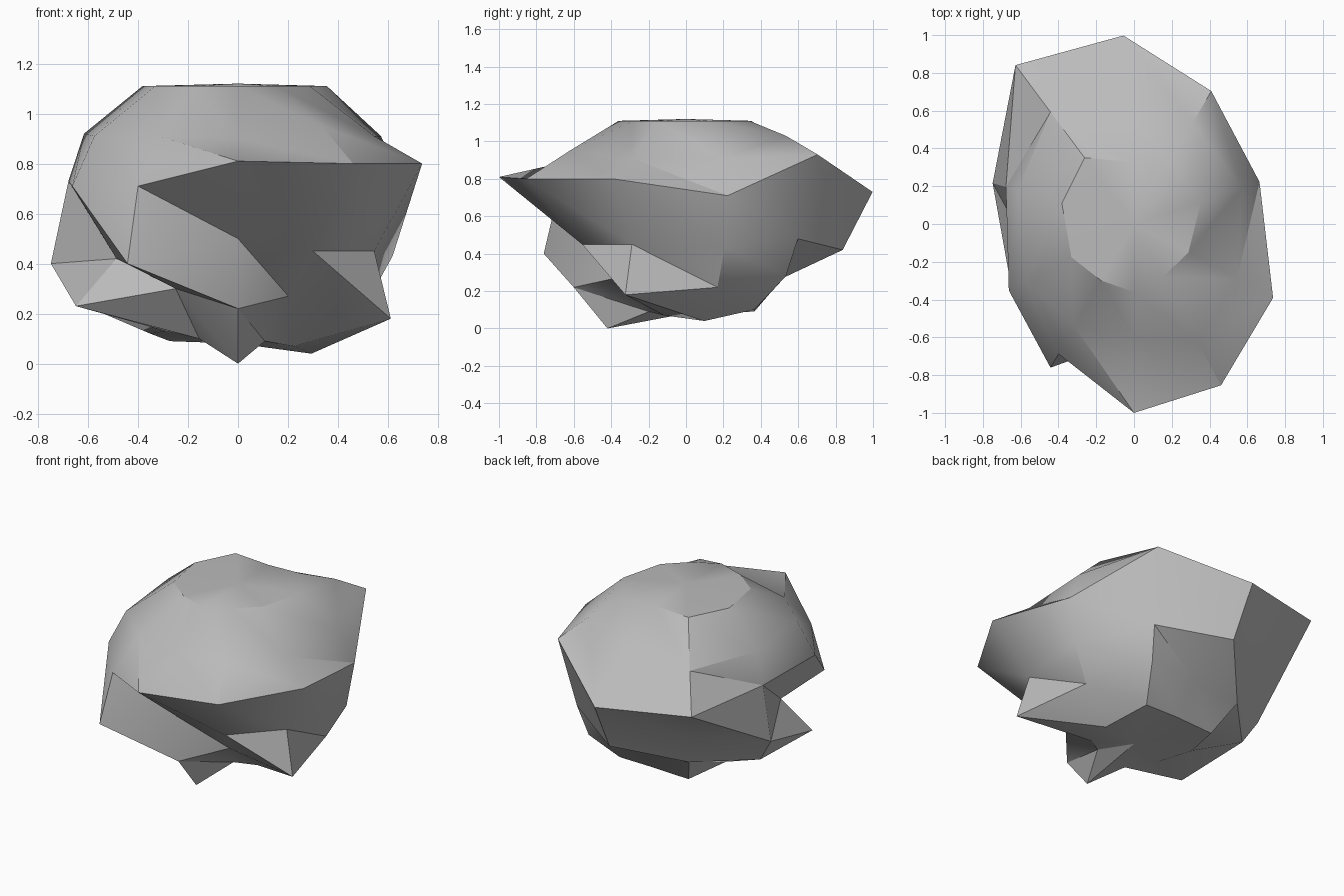
import bpy, bmesh
from math import cos, sin, radians

old = bpy.data.objects.get("Cube")
if old:
    bpy.data.objects.remove(old, do_unlink=True)

SEGMENTS = 10
WIDTH = 0.8  # the boulder is narrower across than it is deep

# Sideways drift of each column, in degrees
drift = [0, -2, -5, -3, 0, 4, 7, 5, 5, 0]

# Rings from top to bottom: distance out and height of each column, in hundredths
rings = [
    ([36, 34, 39, 46, 42, 33, 48, 49, 45, 37], [111] * SEGMENTS),
    ([60, 75, 74, 74, 66, 60, 81, 79, 78, 67], [90, 95, 91, 91, 103, 96, 91, 92, 91, 91]),
    ([100, 103, 100, 86, 87, 100, 115, 87, 90, 85], [81, 80, 80, 71, 93, 73, 76, 73, 71, 71]),
    ([60, 67, 74, 80, 74, 84, 77, 96, 66, 94], [50, 45, 45, 43, 48, 42, 46, 40, 42, 40]),
    ([60, 45, 83, 65, 66, 52, 67, 84, 88, 53], [22, 27, 18, 22, 28, 27, 27, 25, 23, 30]),
    ([42, 24, 30, 38, 45, 37, 50, 45, 39, 33], [0, 9, 7, 4, 10, 10, 9, 12, 13, 10]),
]


def make_material(name, colour):
    material = bpy.data.materials.new(name)
    material.use_nodes = True
    material.diffuse_color = colour
    shader = material.node_tree.nodes["Principled BSDF"]
    shader.inputs["Base Color"].default_value = colour
    shader.inputs["Roughness"].default_value = 0.9
    return material


def add_ring(bm, distances, heights):
    """Place one ring of lumpy points, starting at the front."""
    ring = []
    for column in range(SEGMENTS):
        angle = radians(column * 360 / SEGMENTS - 90 + drift[column])
        out = distances[column] / 100
        ring.append(bm.verts.new((WIDTH * out * cos(angle), out * sin(angle), heights[column] / 100)))
    return ring


def bridge(bm, upper, lower):
    """Join two rings with triangles that all slant the same way."""
    for column in range(SEGMENTS):
        following = (column + 1) % SEGMENTS
        bm.faces.new((upper[column], lower[column], lower[following]))
        bm.faces.new((upper[column], lower[following], upper[following]))


def close(bm, ring, height):
    """Close a ring with a fan of triangles."""
    tip = bm.verts.new((0, 0, height))
    for column in range(SEGMENTS):
        bm.faces.new((tip, ring[column], ring[(column + 1) % SEGMENTS]))


# Boulder body
bm = bmesh.new()
layers = [add_ring(bm, *ring) for ring in rings]
for upper, lower in zip(layers, layers[1:]):
    bridge(bm, upper, lower)

# Flat crown and underside
close(bm, layers[0], 1.12)
close(bm, layers[-1], 0.08)
bmesh.ops.recalc_face_normals(bm, faces=bm.faces)

mesh = bpy.data.meshes.new("boulder")
bm.to_mesh(mesh)
bm.free()
boulder = bpy.data.objects.new("boulder", mesh)
bpy.context.collection.objects.link(boulder)
mesh.materials.append(make_material("stone grey", (0.5, 0.5, 0.5, 1)))

# Soft shading on the gentle slopes, crisp ridges elsewhere
bpy.ops.object.select_all(action="DESELECT")
boulder.select_set(True)
bpy.context.view_layer.objects.active = boulder
bpy.ops.object.shade_smooth_by_angle(angle=radians(30))
